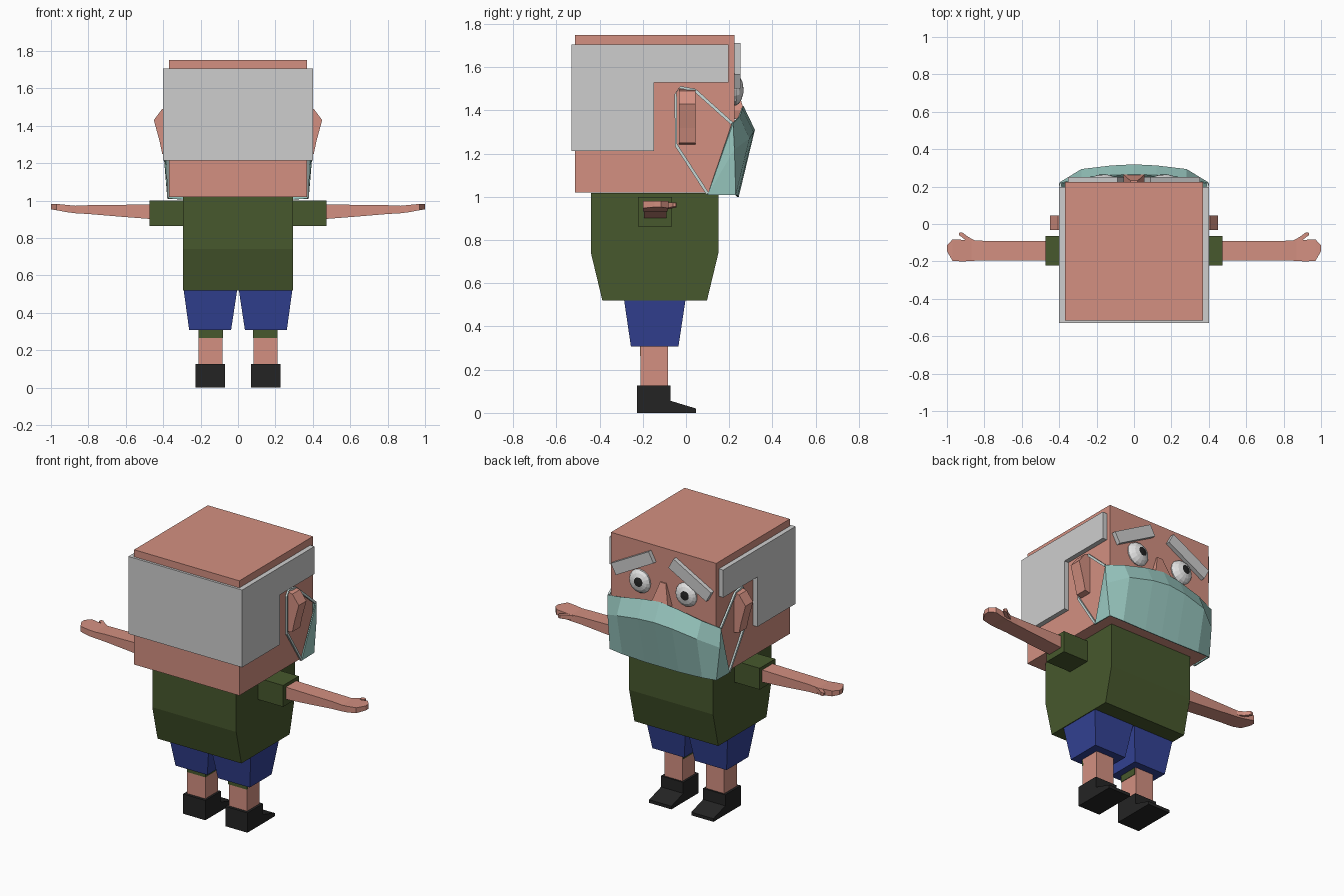
import bpy, bmesh
from mathutils import Matrix, Vector

if "Cube" in bpy.data.objects:
    bpy.data.objects.remove(bpy.data.objects["Cube"])


def material(name, rgb):
    m = bpy.data.materials.new(name)
    lin = [((c / 255 + 0.055) / 1.055) ** 2.4 for c in rgb]
    m.diffuse_color = (*lin, 1)
    m.use_nodes = True
    m.node_tree.nodes["Principled BSDF"].inputs["Base Color"].default_value = m.diffuse_color
    return m


SKIN = material("skin", (211, 144, 129))
GREY = material("hair grey", (206, 206, 206))
GREEN = material("shirt green", (71, 88, 45))
BLUE = material("shorts blue", (51, 66, 149))
BLACK = material("black", (36, 36, 36))
TEAL = material("mask teal", (156, 204, 196))
PALE = material("strap pale", (200, 216, 214))
WHITE = material("eye white", (226, 226, 226))


def finish(bm, name, mats, mirror=False):
    bmesh.ops.recalc_face_normals(bm, faces=bm.faces)
    me = bpy.data.meshes.new(name)
    bm.to_mesh(me)
    bm.free()
    ob = bpy.data.objects.new(name, me)
    bpy.context.collection.objects.link(ob)
    for m in mats:
        me.materials.append(m)
    if mirror:
        ob.modifiers.new("mirror", 'MIRROR')
    return ob


def loft(name, rings, mat, mirror=False):
    """Join rings of equal point count and cap both ends."""
    bm = bmesh.new()
    vs = [[bm.verts.new(p) for p in r] for r in rings]
    n = len(vs[0])
    for a, b in zip(vs, vs[1:]):
        for i in range(n):
            j = (i + 1) % n
            bm.faces.new((a[i], a[j], b[j], b[i]))
    bm.faces.new(vs[0])
    bm.faces.new(vs[-1])
    return finish(bm, name, [mat], mirror)


def rect_z(z, x0, x1, y0, y1):
    return [(x0, y0, z), (x1, y0, z), (x1, y1, z), (x0, y1, z)]


def rect_x(x, y0, y1, z0, z1):
    return [(x, y0, z0), (x, y1, z0), (x, y1, z1), (x, y0, z1)]


def box(name, x, y, z, mat, mirror=False):
    return loft(name, [rect_z(z[0], *x, *y), rect_z(z[1], *x, *y)], mat, mirror)


def prism(name, yz, x0, x1, mat, mirror=False):
    """Side outline extruded along x."""
    return loft(name, [[(x, y, z) for y, z in yz] for x in (x0, x1)], mat, mirror)


# Head and wraparound hair
box("head", (-.37, .37), (-.515, .225), (1.02, 1.75), SKIN)
box("hair_back", (-.4, .4), (-.53, -.5), (1.213, 1.705), GREY)
prism("hair_side", [(-.5, 1.213), (-.147, 1.213), (-.147, 1.53), (.197, 1.53),
                    (.197, 1.705), (-.5, 1.705)], .36, .4, GREY, True)

# Ears
loft("ear", [[(x, y, z) for x, z in ((.36, 1.5), (.405, 1.49), (.45, 1.43),
                                     (.42, 1.32), (.405, 1.25), (.36, 1.24))]
             for y in (-.032, .045)], SKIN, True)

# Nose
loft("nose", [rect_z(1.53, -.02, .02, .21, .232),
              rect_z(1.40, -.06, .06, .21, .268),
              rect_z(1.36, -.05, .05, .21, .25)], SKIN)

# Eyes: flattened balls whose front cap is the pupil
for side, label in ((1, "left"), (-1, "right")):
    bm = bmesh.new()
    bmesh.ops.create_uvsphere(bm, u_segments=16, v_segments=8, radius=.075)
    for f in bm.faces:
        f.material_index = int(f.calc_center_median().z > .068)
    turn = Vector((-.15, 1, .12)).to_track_quat('Z', 'X').to_matrix().to_4x4()
    bm.transform(Matrix.Translation((.163 * side, .225, 1.497))
                 @ Matrix.Diagonal((1, .55, 1, 1)) @ turn)
    finish(bm, "eye_" + label, [WHITE, BLACK])

# Eyebrows, high at the middle
a, b = Vector((.07, 0, 1.68)), Vector((.335, 0, 1.535))
d = (b - a).normalized()
n = Vector((-d.z, 0, d.x)) * .037
loft("eyebrow", [[p + Vector((0, y, 0)) for p in (a + n, b + n, b - n, a - n)]
                 for y in (.222, .252)], GREY, True)

# Face mask: top, ridge and bottom rows from the middle outwards, plus side flap
rows = [[(0, .262, 1.42), (.12, .258, 1.405), (.28, .245, 1.37), (.397, .215, 1.34)],
        [(0, .315, 1.31), (.12, .309, 1.30), (.28, .29, 1.27), (.392, .222, 1.22)],
        [(0, .24, 1.0), (.12, .24, 1.0), (.28, .236, 1.005), (.372, .228, 1.01)]]
bm = bmesh.new()
g = [[bm.verts.new(p) for p in r] for r in rows]
for r in range(2):
    for c in range(3):
        bm.faces.new((g[r][c], g[r + 1][c], g[r + 1][c + 1], g[r][c + 1]))
flap = bm.verts.new((.374, .10, 1.01))
bm.faces.new((g[0][3], g[1][3], flap))
bm.faces.new((g[1][3], g[2][3], flap))
mask = finish(bm, "face_mask", [TEAL], True)
sol = mask.modifiers.new("thickness", 'SOLIDIFY')
sol.thickness, sol.offset = .008, 0

# Mask ear straps
path = [(.394, .213, 1.34), (.376, .04, 1.495), (.376, -.03, 1.508), (.376, -.048, 1.48),
        (.376, -.046, 1.24), (.374, .10, 1.015)]
loft("mask_strap", [[(x + s * .006, y + t * .005, z + t * .005)
                     for s, t in ((-1, -1), (1, -1), (1, 1), (-1, 1))]
                    for x, y, z in path], PALE, True)

# Shirt body and sleeves
prism("shirt", [(-.387, .52), (.097, .52), (.15, .74), (.15, 1.019),
                (-.44, 1.019), (-.44, .74)], -.295, .295, GREEN)
box("sleeve", (.28, .473), (-.222, -.065), (.864, 1.0), GREEN, True)

# Arms with hands, and thumbs
loft("arm", [rect_x(.45, -.195, -.09, .9, .98), rect_x(.62, -.195, -.09, .913, .977),
             rect_x(.80, -.195, -.09, .928, .975), rect_x(.87, -.197, -.087, .932, .972),
             rect_x(.91, -.2, -.085, .937, .976), rect_x(.97, -.198, -.082, .948, .982),
             rect_x(1.0, -.145, -.115, .953, .982)], SKIN, True)
loft("thumb", [rect_x(.85, -.11, -.088, .945, .97), rect_x(.885, -.1, -.07, .945, .972),
               rect_x(.918, -.072, -.045, .952, .975),
               rect_x(.935, -.06, -.047, .955, .972)], SKIN, True)

# Shorts, legs, and the green bands on the back and inner leg
loft("shorts_leg", [rect_z(.525, .004, .291, -.287, -.002),
                    rect_z(.307, .037, .261, -.255, -.035)], BLUE, True)
box("leg", (.083, .211), (-.21, -.083), (.11, .32), SKIN, True)
box("leg_band_back", (.08, .211), (-.213, -.2), (.264, .312), GREEN, True)
box("leg_band_inner", (.08, .09), (-.21, -.09), (.264, .312), GREEN, True)

# Shoes with sloping toes
prism("shoe", [(-.228, 0), (.047, 0), (.047, .02), (-.072, .056),
               (-.072, .126), (-.228, .126)], .07, .226, BLACK, True)
